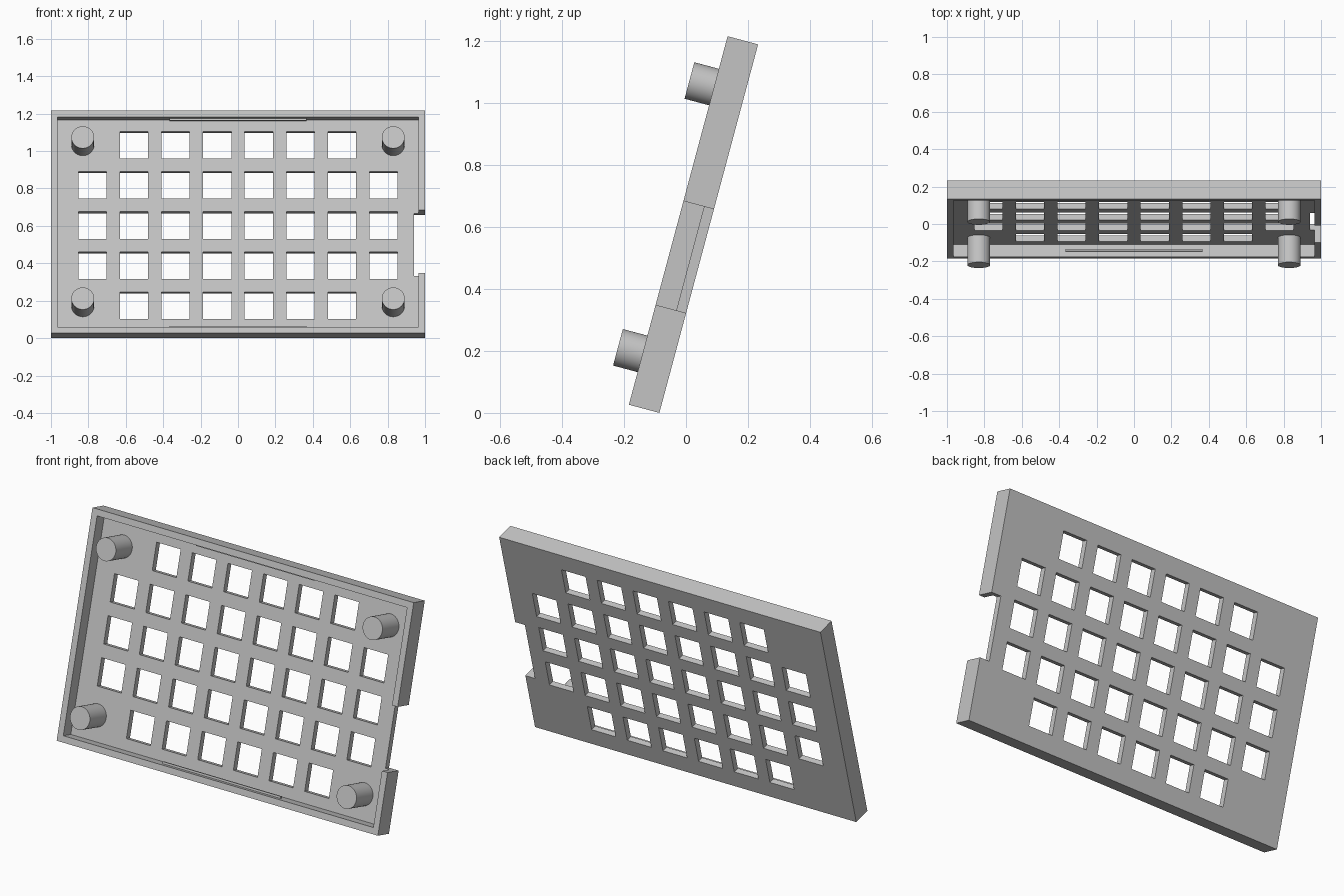
import bpy, bmesh, math
from mathutils import Matrix, Vector

if "Cube" in bpy.data.objects:
    bpy.data.objects.remove(bpy.data.objects["Cube"], do_unlink=True)

W, H, T = 2.0, 1.232, 0.102      # plate width, height, depth
WALL, FLOOR = 0.035, 0.033
PITCH, HOLE = 0.222, 0.15
MID = H / 2

# Parts are laid out flat, then leaned back on the lower rear edge
LEAN = Matrix.Translation((0, -0.086, 0)) @ Matrix.Rotation(math.radians(75), 4, 'X')

grey = bpy.data.materials.new("light_grey")
grey.use_nodes = True
grey.diffuse_color = (0.55, 0.55, 0.55, 1)
grey.node_tree.nodes["Principled BSDF"].inputs["Base Color"].default_value = grey.diffuse_color


def finish(name, bm):
    mesh = bpy.data.meshes.new(name)
    bm.to_mesh(mesh)
    bm.free()
    mesh.materials.append(grey)
    obj = bpy.data.objects.new(name, mesh)
    bpy.context.collection.objects.link(obj)
    obj.matrix_world = LEAN
    return obj


def boxes(name, spans):
    """One object made of boxes, each given by its low and high corner."""
    bm = bmesh.new()
    for low, high in spans:
        low, high = Vector(low), Vector(high)
        m = Matrix.Translation((low + high) / 2) @ Matrix.Diagonal((*(high - low), 1))
        bmesh.ops.create_cube(bm, size=1, matrix=m)
    return finish(name, bm)


def select_only(obj):
    bpy.ops.object.select_all(action='DESELECT')
    obj.select_set(True)
    bpy.context.view_layer.objects.active = obj


def cut(obj, cutter):
    cutter.hide_render = True
    bpy.context.view_layer.update()
    mod = obj.modifiers.new("cut", 'BOOLEAN')
    mod.operation, mod.solver, mod.object = 'DIFFERENCE', 'EXACT', cutter
    select_only(obj)
    bpy.ops.object.modifier_apply(modifier=mod.name)
    bpy.data.objects.remove(cutter, do_unlink=True)


# Shallow tray with a thin floor
tray = boxes("tray", [((-W / 2, 0, 0), (W / 2, H, T))])
cut(tray, boxes("pocket_cutter", [((WALL - W / 2, WALL, FLOOR),
                                   (W / 2 - WALL, H - WALL, T + 0.1))]))

# Square openings: the outer rows lack their end columns
holes = []
for row in range(-2, 3):
    count = 6 if abs(row) == 2 else 8
    for col in range(count):
        x = (col - (count - 1) / 2) * PITCH
        y = MID + row * PITCH
        holes.append(((x - HOLE / 2, y - HOLE / 2, -0.1),
                      (x + HOLE / 2, y + HOLE / 2, T)))
cut(tray, boxes("hole_cutter", holes))

# Notch through the left side wall
cut(tray, boxes("notch_cutter", [((0.94, 0.334, -0.1), (1.1, 0.681, 0.2))]))

# Thin snap ridges inside the long walls
boxes("lower_snap_ridge", [((-0.367, WALL - 0.01, 0.063), (0.367, WALL + 0.011, 0.073))])
boxes("upper_snap_ridge", [((-0.367, H - WALL - 0.011, 0.063), (0.367, H - WALL + 0.01, 0.073))])

# Round posts in the corners
for side, sx in (("left", 1), ("right", -1)):
    for level, sy in (("lower", -1), ("upper", 1)):
        bm = bmesh.new()
        low, high = FLOOR - 0.01, 0.184
        bmesh.ops.create_cone(bm, cap_ends=True, segments=48, radius1=0.061, radius2=0.061,
                              depth=high - low,
                              matrix=Matrix.Translation((sx * 0.83, MID + sy * 0.446, (low + high) / 2)))
        post = finish(f"{level}_{side}_post", bm)
        select_only(post)
        bpy.ops.object.shade_smooth_by_angle(angle=math.radians(30))
